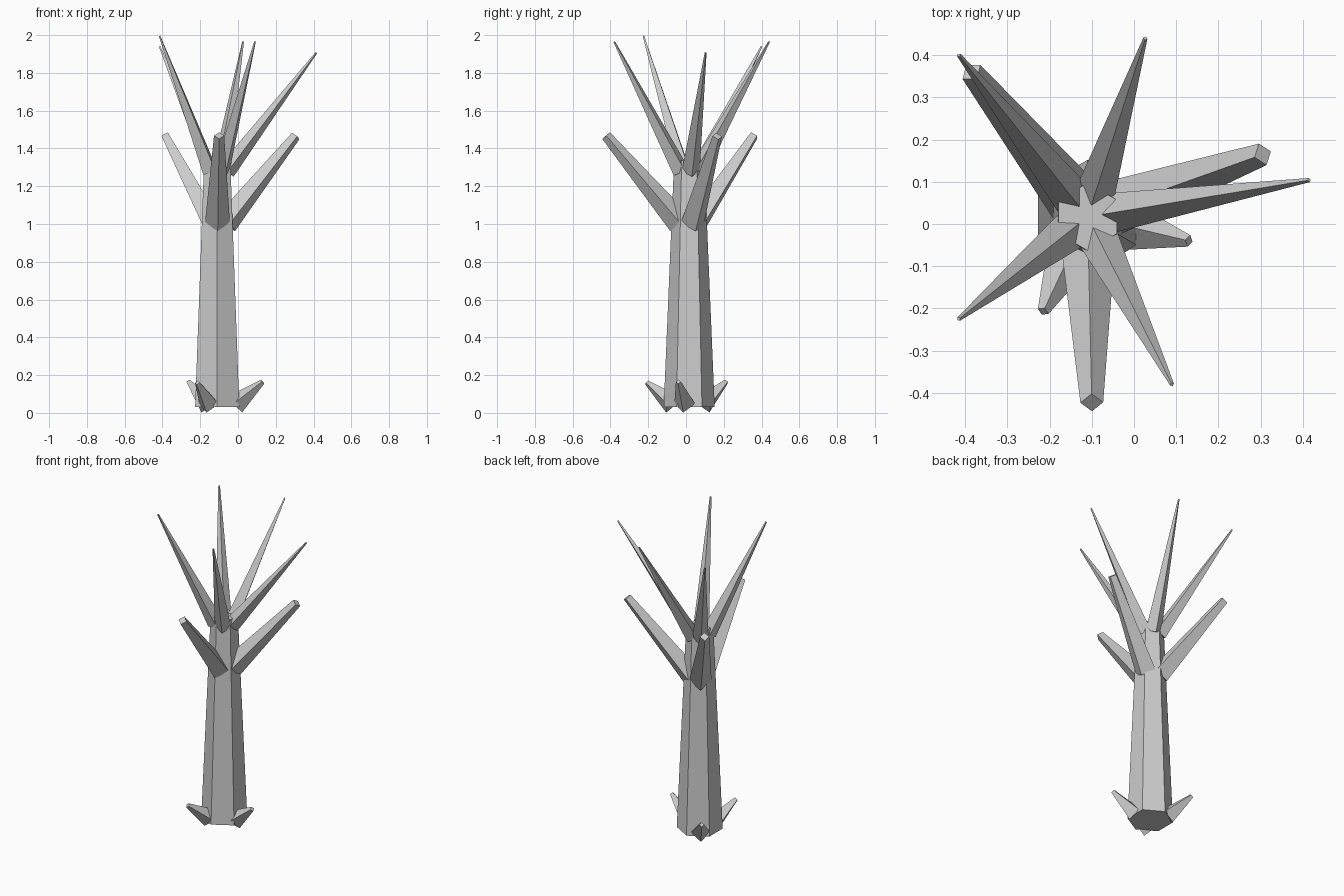
import bpy, bmesh, math
from mathutils import Vector

cube = bpy.data.objects.get("Cube")
if cube:
    bpy.data.objects.remove(cube, do_unlink=True)

bark = bpy.data.materials.new("grey bark")
bark.use_nodes = True
GREY = (0.6, 0.6, 0.6, 1)
bark.diffuse_color = GREY
bark.node_tree.nodes["Principled BSDF"].inputs["Base Color"].default_value = GREY

CENTRE = Vector((-0.11, 0.017, 0))


def tapered_prism(name, start, end, r_start, r_end, sides):
    """Flat-sided taper between two points, with one corner facing up (or +y)."""
    axis = (end - start).normalized()
    side = axis.cross(Vector((0, 0, 1)))
    if side.length < 0.01:
        side = Vector((1, 0, 0))
    side.normalize()
    up = axis.cross(side)
    bm = bmesh.new()
    rings = []
    for centre, radius in ((start, r_start), (end, r_end)):
        ring = []
        for i in range(sides):
            a = math.tau * i / sides
            ring.append(bm.verts.new(centre + radius * (up * math.cos(a) + side * math.sin(a))))
        rings.append(ring)
    low, high = rings
    bm.faces.new(low)
    bm.faces.new(high)
    for i in range(sides):
        j = (i + 1) % sides
        bm.faces.new((low[i], low[j], high[j], high[i]))
    bmesh.ops.recalc_face_normals(bm, faces=bm.faces)
    mesh = bpy.data.meshes.new(name)
    bm.to_mesh(mesh)
    bm.free()
    mesh.materials.append(bark)
    obj = bpy.data.objects.new(name, mesh)
    bpy.context.collection.objects.link(obj)
    return obj


def limbs(name, tips, inset, z, r_start, r_end):
    """Square limbs growing outward from the trunk towards each tip."""
    for n, tip in enumerate(tips, 1):
        tip = Vector(tip)
        out = tip - CENTRE
        out.z = 0
        start = CENTRE + out.normalized() * inset + Vector((0, 0, z))
        tapered_prism(f"{name}_{n}", start, tip, r_start, r_end, 4)


# Six-sided trunk
tapered_prism("trunk", CENTRE + Vector((0, 0, 0.03)), CENTRE + Vector((0, 0, 1.335)),
              0.135, 0.08, 6)

# Sharp crown branches
limbs("crown_branch", [(-0.415, 0.4, 1.94), (-0.415, -0.225, 1.995), (0.027, 0.44, 1.965),
                       (0.09, -0.38, 1.965), (0.415, 0.104, 1.907)],
      0.05, 1.28, 0.048, 0.005)

# Blunt lower branches
limbs("lower_branch", [(-0.1, -0.423, 1.468), (0.305, 0.165, 1.465), (-0.385, 0.36, 1.468)],
      0.05, 1.005, 0.066, 0.027)

# Short root spurs
limbs("root", [(0.13, -0.04, 0.165), (-0.215, -0.207, 0.16), (-0.262, 0.213, 0.165)],
      0.1, 0.047, 0.057, 0.014)
